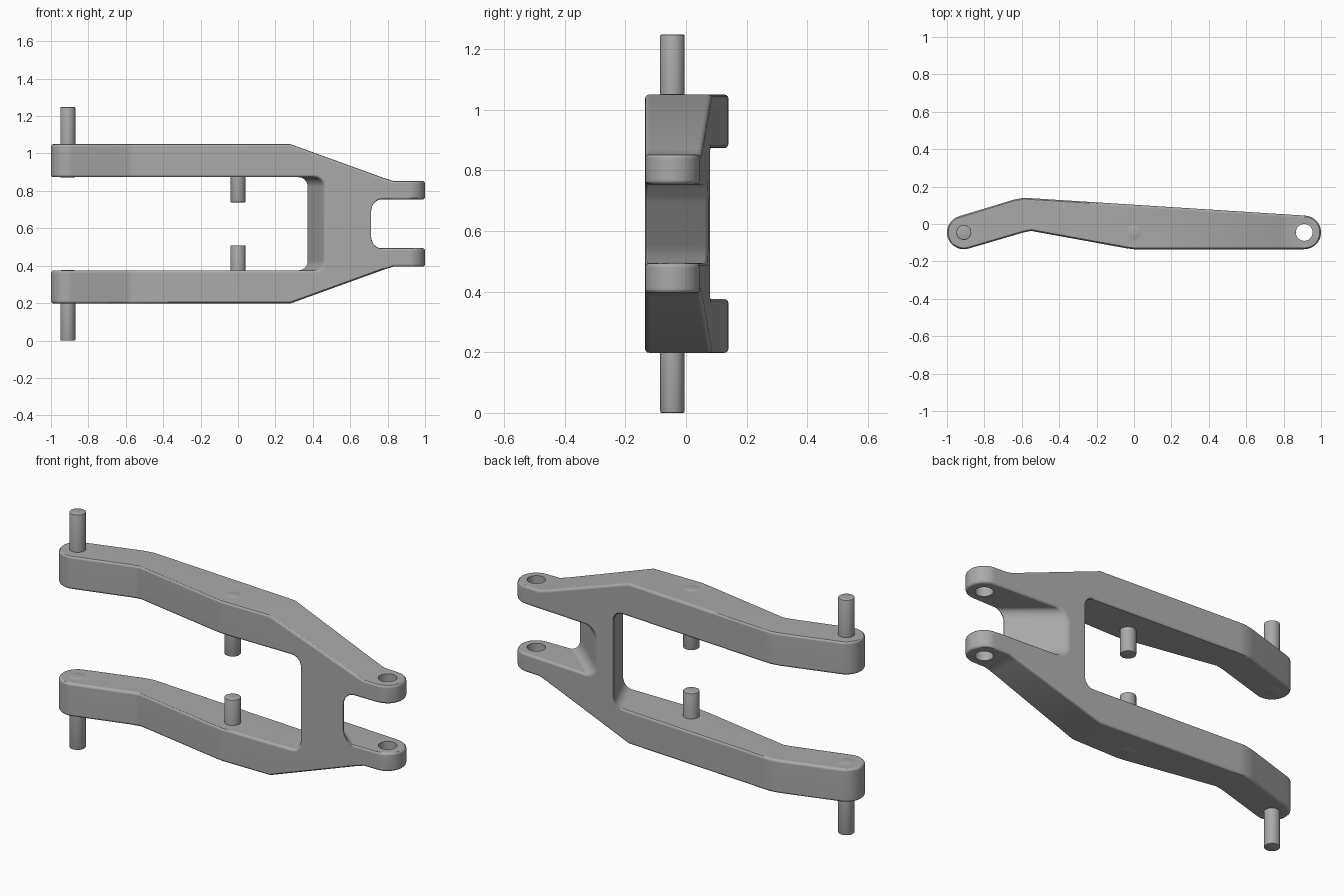
import bpy, bmesh, math
from mathutils import Vector

old = bpy.data.objects.get("Cube")
if old:
    bpy.data.objects.remove(old)

MID = 0.626          # mirror height between the two arms
PIN_Y = -0.045
END_X = 0.91

steel = bpy.data.materials.new("plain_grey")
steel.use_nodes = True
grey = (0.4, 0.4, 0.4, 1)
steel.diffuse_color = grey
steel.node_tree.nodes["Principled BSDF"].inputs["Base Color"].default_value = grey


def arc(cx, cy, r, a0, a1, n):
    return [(cx + r * math.cos(math.radians(a0 + (a1 - a0) * i / n)),
             cy + r * math.sin(math.radians(a0 + (a1 - a0) * i / n))) for i in range(n + 1)]


def prism(name, base, sweep):
    """Closed solid made by sweeping a flat outline along a vector."""
    bm = bmesh.new()
    face = bm.faces.new([bm.verts.new(p) for p in base])
    out = bmesh.ops.extrude_face_region(bm, geom=[face])
    bmesh.ops.translate(bm, vec=Vector(sweep),
                        verts=[v for v in out["geom"] if isinstance(v, bmesh.types.BMVert)])
    bmesh.ops.recalc_face_normals(bm, faces=bm.faces)
    mesh = bpy.data.meshes.new(name)
    bm.to_mesh(mesh)
    bm.free()
    mesh.materials.append(steel)
    ob = bpy.data.objects.new(name, mesh)
    bpy.context.collection.objects.link(ob)
    return ob


def boolean(ob, tool, operation):
    tool.hide_render = True
    tool.hide_set(True)
    tool.display_type = 'WIRE'
    mod = ob.modifiers.new(tool.name, 'BOOLEAN')
    mod.object, mod.operation, mod.solver = tool, operation, 'EXACT'


def bake(ob):
    """Apply the modifiers and delete their tools."""
    tools = [m.object for m in ob.modifiers if m.type == 'BOOLEAN']
    bpy.context.view_layer.update()
    deps = bpy.context.evaluated_depsgraph_get()
    mesh = bpy.data.meshes.new_from_object(ob.evaluated_get(deps))
    ob.modifiers.clear()
    ob.data = mesh
    for t in tools:
        bpy.data.objects.remove(t)


def smooth(ob, angle):
    bpy.ops.object.select_all(action='DESELECT')
    ob.select_set(True)
    bpy.context.view_layer.objects.active = ob
    bpy.ops.object.shade_smooth_by_angle(angle=math.radians(angle))


# Forked link body: cranked plan outline
plan = arc(-END_X, PIN_Y, 0.09, 107, 286, 16)
plan += [(-0.59, -0.045), (-0.55, -0.037), (-0.04, -0.13), (0.0, -0.135)]
plan += arc(END_X, PIN_Y, 0.09, -90, 86, 16)
plan += [(-0.55, 0.138), (-0.59, 0.14), (-0.64, 0.131)]
body = prism("forked_link", [(x, y, 0.2) for x, y in plan], (0, 0, 0.852))

# Tapering side outline towards the fork
half = [(-1.2, 0.5), (0.26, 0.5), (0.29, 0.42), (0.78, 0.245), (0.83, 0.229), (1.2, 0.229)]
half[1:3] = [(0.28, 0.426)]
half[0] = (-1.2, 0.426)
outline = half + [(x, -h) for x, h in reversed(half)]
boolean(body, prism("taper_tool", [(x, -0.5, MID + h) for x, h in outline], (0, 1, 0)), 'INTERSECT')


def slot(name, wall_x, far_x, h, r, slope):
    """Slot with rounded corners and a slanted end wall; wall_x is at the front face."""
    d = 1 if far_x > wall_x else -1
    corner = [(wall_x + d * (r - x), h - r + y) for x, y in arc(0, 0, r, 90, 0, 8)]
    pts = [(far_x, h)] + corner
    pts += [(x, -z) for x, z in reversed(pts)]
    y0, depth = -0.335, 0.8
    shift = slope * (y0 + 0.135)
    boolean(body, prism(name, [(x + shift, y0, MID + z) for x, z in pts],
                        (slope * depth, depth, 0)), 'DIFFERENCE')


slot("window_tool", 0.46, -3, 0.249, 0.05, -0.43)
slot("fork_tool", 0.72, 3, 0.13, 0.06, -1.17)
bake(body)

# Softened edges
bevel = body.modifiers.new("soft_edges", 'BEVEL')
bevel.width, bevel.segments = 0.014, 3
bevel.limit_method, bevel.angle_limit = 'ANGLE', math.radians(24)
bevel.use_clamp_overlap = False
bake(body)

# Fork eyes
eye = arc(END_X, PIN_Y, 0.045, 0, 360, 32)[:-1]
boolean(body, prism("eye_tool", [(x, y, -0.5) for x, y in eye], (0, 0, 3)), 'DIFFERENCE')
bake(body)
smooth(body, 30)
body.modifiers.new("even_shading", 'WEIGHTED_NORMAL').keep_sharp = True


# Pins, mirrored on both arms
def pin(name, x, lo, hi):
    for side, label in ((1, "upper"), (-1, "lower")):
        bpy.ops.mesh.primitive_cylinder_add(vertices=32, radius=0.04, depth=hi - lo,
                                            location=(x, PIN_Y, MID + side * (lo + hi) / 2))
        ob = bpy.context.object
        ob.name = label + "_" + name
        ob.data.materials.append(steel)
        mod = ob.modifiers.new("soft_rim", 'BEVEL')
        mod.width, mod.segments, mod.limit_method = 0.004, 2, 'ANGLE'
        bake(ob)
        smooth(ob, 35)


pin("end_pin", -END_X, 0.248, 0.624)
pin("middle_pin", 0.0, 0.115, 0.427)

# Rest on the ground
for ob in bpy.context.scene.objects:
    if ob.type == 'MESH' and ob.data.materials and ob.data.materials[0] == steel:
        ob.location.z -= MID - 0.624
